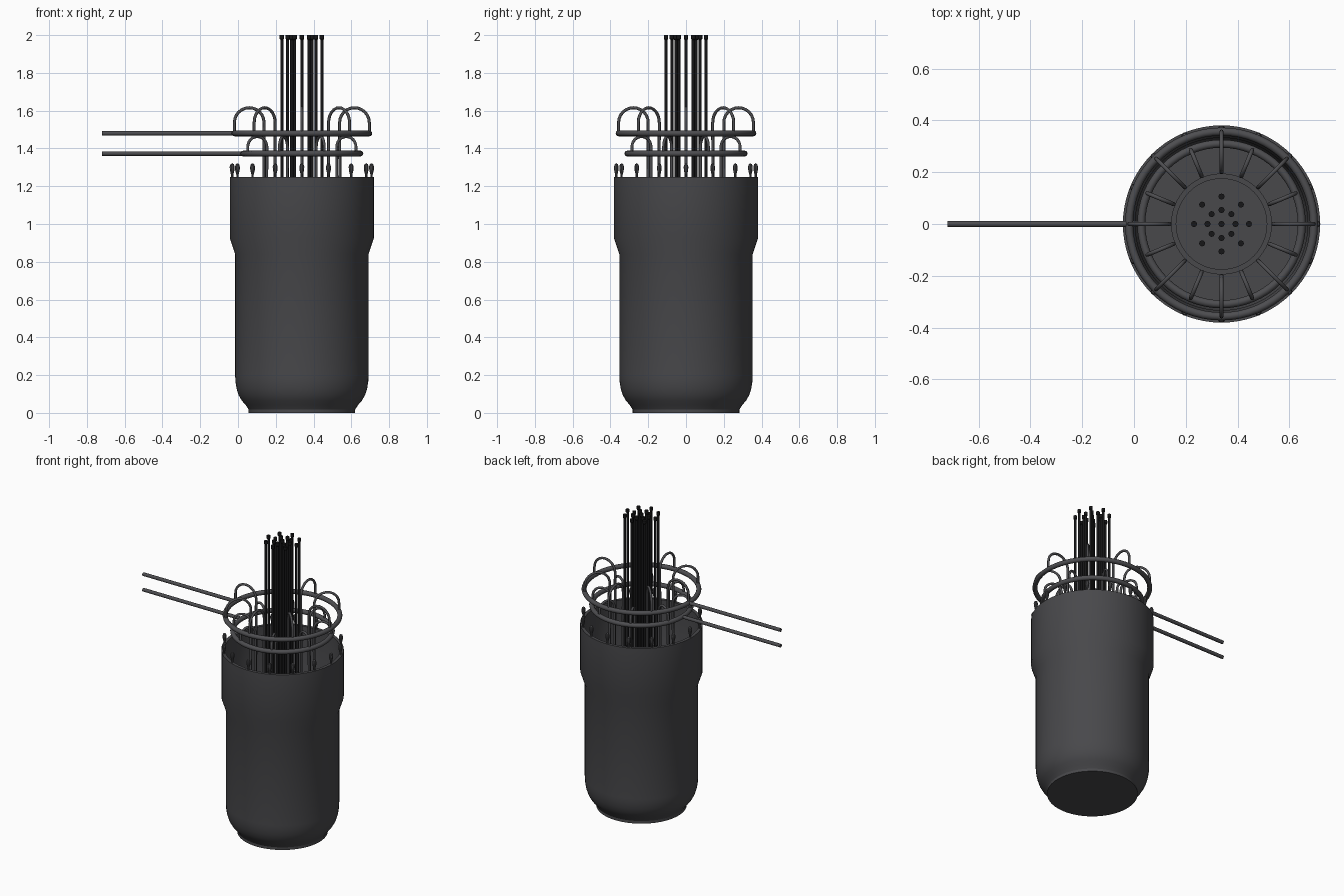
import bpy, bmesh, math
from mathutils import Vector

if "Cube" in bpy.data.objects:
    bpy.data.objects.remove(bpy.data.objects["Cube"])

CX = 0.338  # vessel axis


def material(name, v):
    m = bpy.data.materials.new(name)
    m.diffuse_color = (v, v, v * 1.08, 1)
    m.use_nodes = True
    m.node_tree.nodes["Principled BSDF"].inputs["Base Color"].default_value = m.diffuse_color
    return m


STEEL = material("dark_steel", 0.065)
PIPE = material("pipe_steel", 0.075)
BLACK = material("rod_black", 0.008)


def finish(ob, mat, angle=28):
    ob.data.materials.append(mat)
    bpy.ops.object.select_all(action='DESELECT')
    ob.select_set(True)
    bpy.context.view_layer.objects.active = ob
    bpy.ops.object.shade_smooth_by_angle(angle=math.radians(angle))
    return ob


def lathe(name, profile, mat, sides=64, loc=(CX, 0, 0)):
    """Spin an (r, z) profile around a vertical axis."""
    bm = bmesh.new()
    vs = [bm.verts.new((r, 0, z)) for r, z in profile]
    es = [bm.edges.new(p) for p in zip(vs, vs[1:])]
    bmesh.ops.spin(bm, geom=vs + es, cent=(0, 0, 0), axis=(0, 0, 1),
                   angle=math.tau, steps=sides, use_duplicate=False)
    bmesh.ops.remove_doubles(bm, verts=bm.verts, dist=1e-5)
    bmesh.ops.recalc_face_normals(bm, faces=bm.faces)
    me = bpy.data.meshes.new(name)
    bm.to_mesh(me)
    bm.free()
    ob = bpy.data.objects.new(name, me)
    ob.location = loc
    bpy.context.collection.objects.link(ob)
    return finish(ob, mat)


def tube(name, pts, radius, mat, angle=0.0):
    """Round tube along a path, turned about the vessel axis."""
    cu = bpy.data.curves.new(name, 'CURVE')
    cu.dimensions = '3D'
    cu.bevel_depth = radius
    cu.bevel_resolution = 2
    cu.use_fill_caps = True
    sp = cu.splines.new('POLY')
    sp.points.add(len(pts) - 1)
    for p, q in zip(sp.points, pts):
        p.co = (*q, 1)
    ob = bpy.data.objects.new(name, cu)
    ob.location = (CX, 0, 0)
    ob.rotation_euler.z = angle
    bpy.context.collection.objects.link(ob)
    bpy.ops.object.select_all(action='DESELECT')
    ob.select_set(True)
    bpy.context.view_layer.objects.active = ob
    bpy.ops.object.convert(target='MESH')
    return finish(bpy.context.object, mat, 50)


# Vessel: outer wall with rounded base and shoulder, then hollow inside
outer = [(0, 0), (0.282, 0), (0.282, 0.018), (0.298, 0.042), (0.318, 0.065),
         (0.335, 0.095), (0.346, 0.13), (0.352, 0.17), (0.353, 0.2),
         (0.353, 0.84), (0.381, 0.925), (0.381, 1.248)]
inner = [(0.36, 1.248), (0.36, 0.93), (0.333, 0.845), (0.333, 0.2),
         (0.315, 0.12), (0.27, 0.06), (0, 0.05)]
lathe("vessel", outer + inner, STEEL, 72)

# Internal shell, core barrel and core plate
lathe("inner_shell", [(0.31, 0.15), (0.323, 0.15), (0.323, 0.95), (0.31, 0.95), (0.31, 0.15)], STEEL)
lathe("annulus_plate", [(0.19, 0.17), (0.315, 0.17), (0.315, 0.2), (0.19, 0.2), (0.19, 0.17)], STEEL)
lathe("core_barrel", [(0.175, 0.1), (0.195, 0.1), (0.195, 0.93), (0.175, 0.93), (0.175, 0.1)], STEEL)
lathe("core_plate", [(0, 0.83), (0.178, 0.83), (0.178, 0.86), (0, 0.86)], STEEL)

# Ring headers, each with a feed pipe and eight hairpin tubes
for label, R, z, rise, start in (("upper", 0.357, 1.48, 1.537, 0.0),
                                 ("lower", 0.310, 1.373, 1.408, math.pi / 8)):
    bpy.ops.mesh.primitive_torus_add(location=(CX, 0, z), major_radius=R, minor_radius=0.0155,
                                     major_segments=64, minor_segments=12)
    ring = bpy.context.object
    ring.name = label + "_ring_header"
    finish(ring, PIPE, 50)
    tube(label + "_feed_pipe", [(-0.72 - CX, 0, z), (-R, 0, z)], 0.012, PIPE)
    r_in = 0.2
    mid, rad = (R + r_in) / 2, (R - r_in) / 2
    arch = [(mid + rad * math.cos(math.pi * i / 12), 0, rise + rad * math.sin(math.pi * i / 12))
            for i in range(13)]
    path = [(R, 0, z)] + arch + [(r_in + 0.005, 0, 0.2)]
    for i in range(8):
        tube(f"{label}_hairpin_{i}", path, 0.008, PIPE, start + i * math.pi / 4)

# Bulb-headed studs round the rim
stud = [(0, 1.2), (0.006, 1.2), (0.006, 1.26), (0.012, 1.285), (0.013, 1.303),
        (0.009, 1.316), (0, 1.322)]
for i in range(16):
    a = i * math.tau / 16
    lathe(f"rim_stud_{i}", stud, PIPE, 10, (CX + 0.369 * math.cos(a), 0.369 * math.sin(a), 0))

# Control rods: one central, two rings of eight
rod = [(0, 0.8), (0.008, 0.8), (0.008, 1.975), (0.0115, 1.98), (0.0115, 2.0), (0, 2.0)]
spots = [(0, 0)] + [(r * math.cos(i * math.pi / 4), r * math.sin(i * math.pi / 4))
                    for r in (0.054, 0.106) for i in range(8)]
for i, (x, y) in enumerate(spots):
    lathe(f"control_rod_{i}", rod, BLACK, 12, (CX + x, y, 0))
